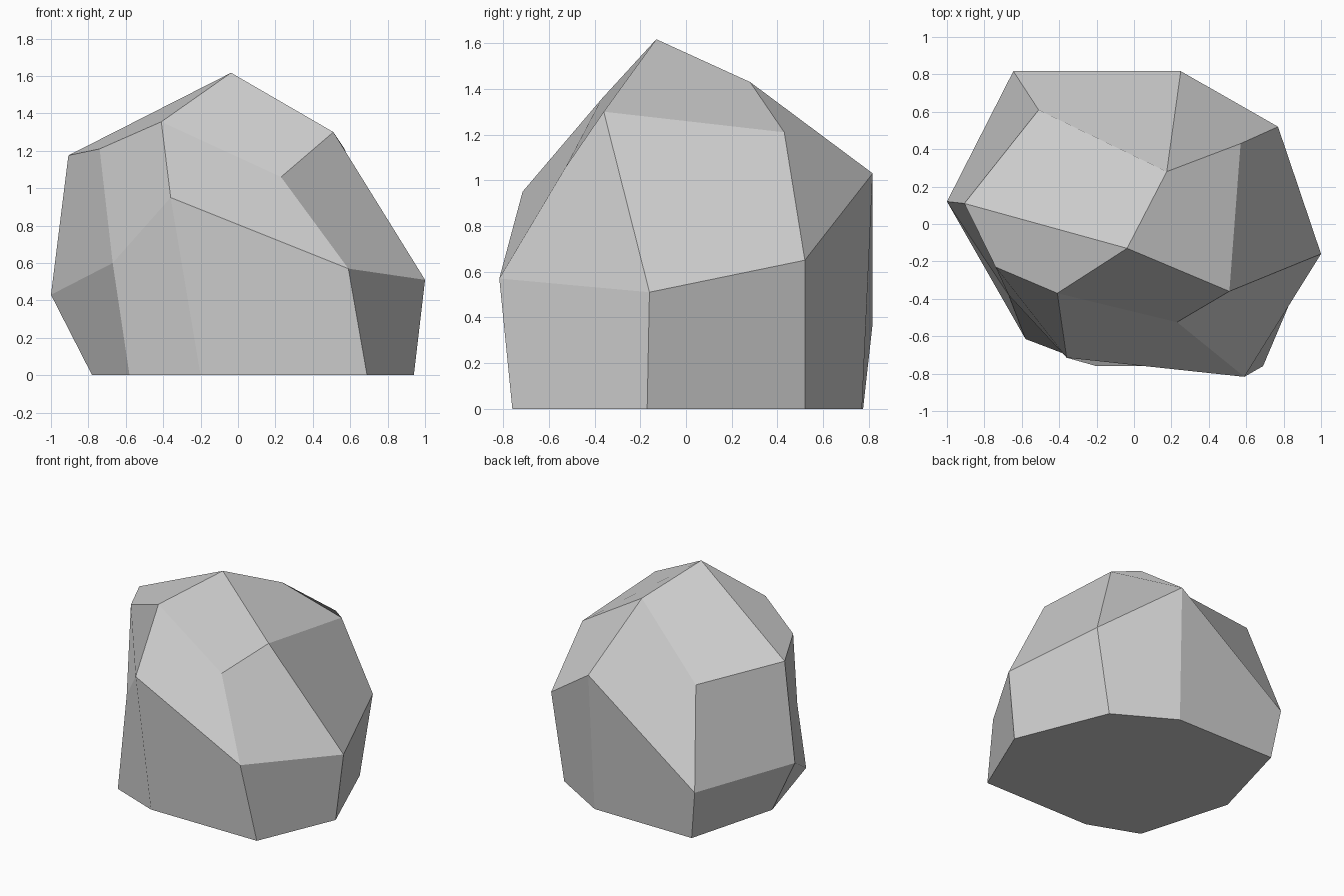
import bpy
import bmesh

# Remove the default object only
default_cube = bpy.data.objects.get("Cube")
if default_cube:
    bpy.data.objects.remove(default_cube, do_unlink=True)


def flat_material(name, value):
    material = bpy.data.materials.new(name)
    material.use_nodes = True
    color = (value, value, value, 1)
    material.diffuse_color = color
    material.node_tree.nodes["Principled BSDF"].inputs["Base Color"].default_value = color
    return material


# Eight-sided cross-sections of the boulder, counter-clockwise from the front left corner
base_ring = [(.69, -.76, 0), (.94, -.17, 0), (.66, .52, 0), (.23, .77, 0),
             (-.59, .775, 0), (-.78, .08, 0), (-.58, -.615, 0), (-.2, -.76, 0)]
waist_ring = [(.59, -.817, .57), (1, -.16, .51), (.77, .52, .65), (.25, .817, 1.03),
              (-.645, .817, .375), (-1, .12, .43), (-.67, -.38, .6), (-.36, -.715, .95)]
shoulder_ring = [(.23, -.525, 1.06), (.51, -.36, 1.3), (.57, .43, 1.21), (.175, .28, 1.43),
                 (-.51, .61, 1.08), (-.907, .11, 1.175), (-.74, -.23, 1.21), (-.41, -.37, 1.355)]
peak_point = (-.037, -.13, 1.617)


def build_boulder(rings, peak_position):
    bm = bmesh.new()
    loops = [[bm.verts.new(point) for point in ring] for ring in rings]
    peak = bm.verts.new(peak_position)
    count = len(loops[0])

    # Flat underside
    bm.faces.new(reversed(loops[0]))

    # Side facets between neighbouring rings, each starting at the corner it folds from
    for lower, upper in zip(loops, loops[1:]):
        for i in range(count):
            j = (i + 1) % count
            bm.faces.new((lower[j], upper[j], upper[i], lower[i]))

    # Four facets meeting at the peak, each folding from the peak to a shoulder corner
    shoulder = loops[-1]
    for i in range(0, count, 2):
        bm.faces.new((peak, shoulder[i - 1], shoulder[i], shoulder[i + 1]))

    mesh = bpy.data.meshes.new("boulder")
    bm.to_mesh(mesh)
    bm.free()
    boulder = bpy.data.objects.new("boulder", mesh)
    bpy.context.collection.objects.link(boulder)
    return boulder


boulder = build_boulder([base_ring, waist_ring, shoulder_ring], peak_point)
boulder.data.materials.append(flat_material("stone grey", 0.6))
